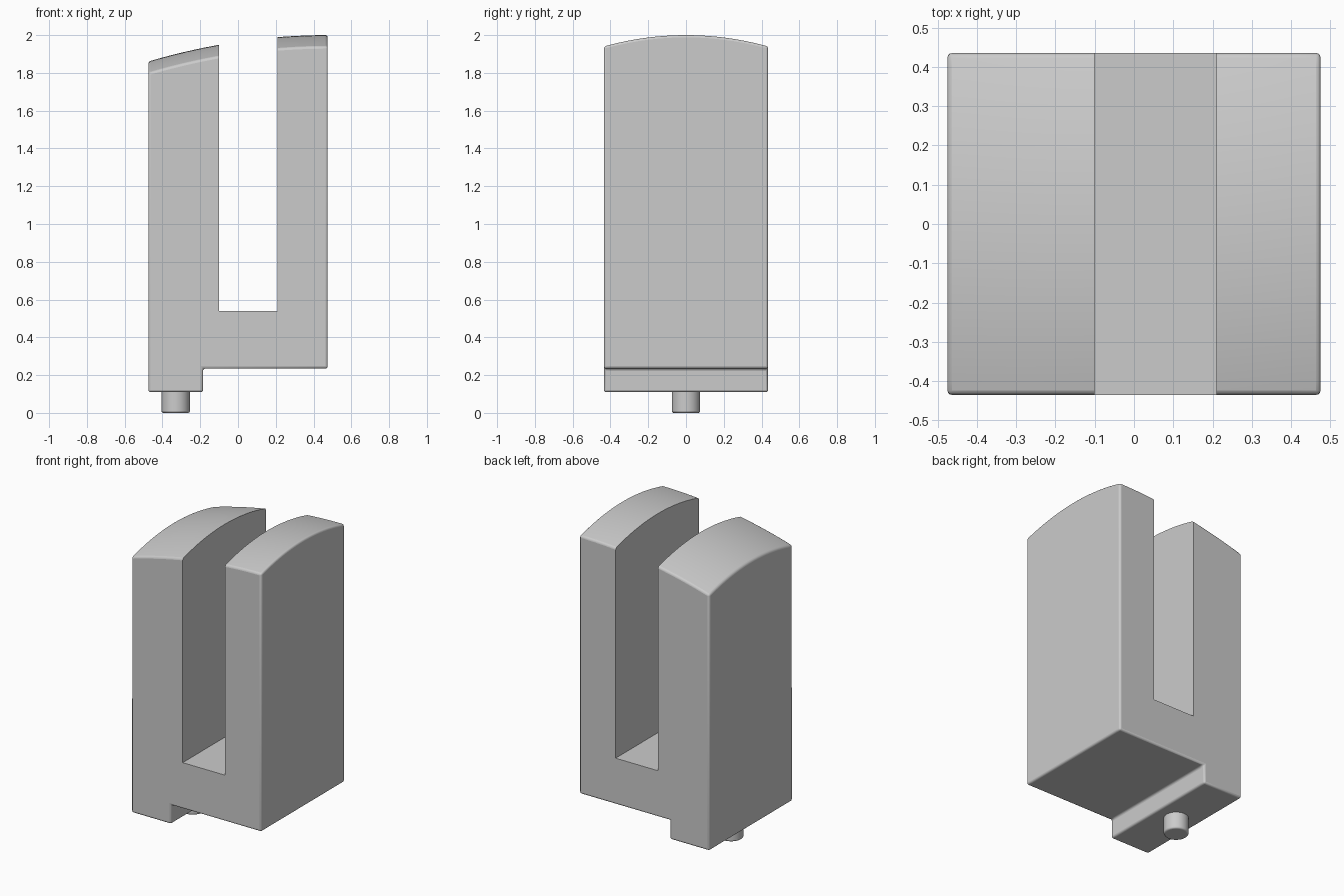
import bpy
import bmesh

default = bpy.data.objects.get("Cube")
if default:
    bpy.data.objects.remove(default, do_unlink=True)

HALF_X, HALF_Y = 0.475, 0.435
STEP_X, STEP_Z, FOOT_Z = -0.185, 0.235, 0.11

grey = bpy.data.materials.new("plain grey")
grey.use_nodes = True
colour = (0.6, 0.6, 0.6, 1)
grey.diffuse_color = colour
grey.node_tree.nodes["Principled BSDF"].inputs["Base Color"].default_value = colour


def make_object(name, bm):
    bmesh.ops.recalc_face_normals(bm, faces=bm.faces)
    mesh = bpy.data.meshes.new(name)
    bm.to_mesh(mesh)
    bm.free()
    mesh.materials.append(grey)
    obj = bpy.data.objects.new(name, mesh)
    bpy.context.collection.objects.link(obj)
    return obj


def add_bevel(obj, width):
    bevel = obj.modifiers.new("rounded edges", 'BEVEL')
    bevel.width = width
    bevel.segments = 3
    bevel.limit_method = 'ANGLE'


def smooth(obj):
    bpy.ops.object.select_all(action='DESELECT')
    obj.select_set(True)
    bpy.context.view_layer.objects.active = obj
    bpy.ops.object.shade_smooth_by_angle(angle=0.6)


def crown(x, y):
    """Height of the doubly curved top."""
    return 2 - 0.155 * (HALF_X - x) ** 2 - 0.317 * y ** 2


# Body: stepped outline swept front to back under the curved crown
bm = bmesh.new()
nx, ny = 16, 24
rings = []
for j in range(ny + 1):
    y = HALF_Y * (2 * j / ny - 1)
    outline = [(-HALF_X, FOOT_Z), (STEP_X, FOOT_Z), (STEP_X, STEP_Z), (HALF_X, STEP_Z)]
    for i in range(nx + 1):
        x = HALF_X * (1 - 2 * i / nx)
        outline.append((x, crown(x, y)))
    rings.append([bm.verts.new((x, y, z)) for x, z in outline])
for a, b in zip(rings, rings[1:]):
    for k in range(len(a)):
        n = (k + 1) % len(a)
        bm.faces.new((a[k], a[n], b[n], b[k]))
bm.faces.new(rings[0])
bm.faces.new(rings[-1])
body = make_object("forked_body", bm)
add_bevel(body, 0.012)

# Slot: sharp-edged cut from the top, open at front and back
bm = bmesh.new()
bmesh.ops.create_cube(bm, size=1)
for v in bm.verts:
    v.co.x = 0.21 if v.co.x > 0 else -0.10
    v.co.y *= 2
    v.co.z = 2.3 if v.co.z > 0 else 0.54
slot = make_object("slot_cutter", bm)
slot.hide_render = True
slot.hide_set(True)
slot.display_type = 'WIRE'
cut = body.modifiers.new("slot", 'BOOLEAN')
cut.operation = 'DIFFERENCE'
cut.solver = 'EXACT'
cut.object = slot
smooth(body)

# Peg: round pin under the foot
bm = bmesh.new()
bmesh.ops.create_cone(bm, cap_ends=True, segments=48, radius1=0.075, radius2=0.075, depth=0.13)
bmesh.ops.translate(bm, verts=bm.verts, vec=(-0.33, 0, 0.065))
peg = make_object("locating_peg", bm)
add_bevel(peg, 0.01)
smooth(peg)
